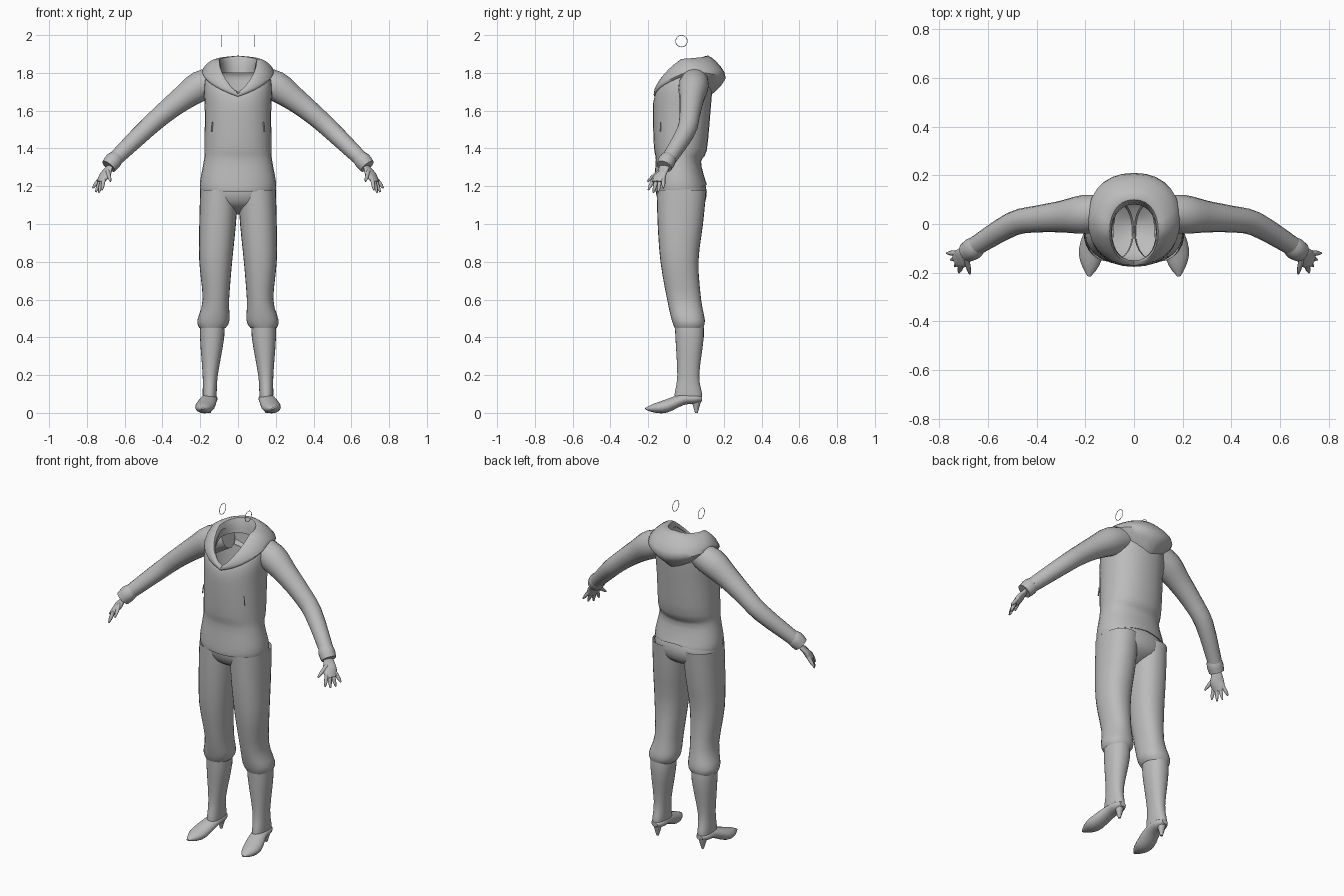
import bpy, bmesh, math
from mathutils import Vector

cube = bpy.data.objects.get("Cube")
if cube:
    bpy.data.objects.remove(cube)

COLOUR = (.5, .5, .5, 1)
grey = bpy.data.materials.new("plain_grey")
grey.use_nodes = True
grey.diffuse_color = COLOUR
grey.node_tree.nodes["Principled BSDF"].inputs["Base Color"].default_value = COLOUR


def finish(obj, name):
    """Name an object, give it the material and smooth its shading."""
    obj.name = name
    obj.data.materials.append(grey)
    bpy.ops.object.select_all(action="DESELECT")
    obj.select_set(True)
    bpy.context.view_layer.objects.active = obj
    bpy.ops.object.shade_smooth_by_angle(angle=math.radians(50))


def loft(name, rings, close_start=False, close_end=False):
    """Skin a list of equal-length closed rings."""
    bm = bmesh.new()
    rows = [[bm.verts.new(point) for point in ring] for ring in rings]
    count = len(rows[0])
    for lower, upper in zip(rows, rows[1:]):
        for i in range(count):
            j = (i + 1) % count
            bm.faces.new((lower[i], lower[j], upper[j], upper[i]))
    if close_start:
        bm.faces.new(rows[0])
    if close_end:
        bm.faces.new(rows[-1])
    bmesh.ops.recalc_face_normals(bm, faces=bm.faces)
    mesh = bpy.data.meshes.new(name)
    bm.to_mesh(mesh)
    bm.free()
    obj = bpy.data.objects.new(name, mesh)
    bpy.context.collection.objects.link(obj)
    finish(obj, name)


def spline(rows, steps=3):
    """Run a smooth curve through rows of equal length."""
    result = []
    for i in range(len(rows) - 1):
        before, start, end = rows[max(i - 1, 0)], rows[i], rows[i + 1]
        after = rows[min(i + 2, len(rows) - 1)]
        for step in range(steps):
            t = step / steps
            result.append([
                b + (c - a) * t / 2 + (a - b * 2.5 + c * 2 - d / 2) * t ** 2
                + ((b - c) * 3 + d - a) * t ** 3 / 2
                for a, b, c, d in zip(before, start, end, after)])
    return result + [rows[-1]]


def level(height, width, front, back, dip=0, droop=0, centre=0):
    """One body section; dip lowers its front and droop lowers its back."""
    return height, width, front, back, dip, droop, centre


def section_ring(height, width, front, back, dip, droop, centre, count=28):
    ring = []
    for i in range(count):
        turn = math.tau * i / count
        across, along = (math.copysign(abs(v) ** .9, v)
                         for v in (math.sin(turn), math.cos(turn)))
        reach = 1 - min(turn, math.tau - turn) / (math.pi / 2)
        z = height - (dip * reach if reach > 0 else -droop * reach)
        y = (front + back) / 2 + (front - back) / 2 * along
        ring.append((centre + width * across, y, z))
    return ring


def body(name, levels, close_end=False):
    loft(name, [section_ring(*row) for row in spline(levels)], close_end=close_end)


def tube(name, side, stations, flat=1, count=16):
    """Tube through (x, y, z, radius) stations, flattened by a factor."""
    rows = spline(stations)
    points = [Vector((side * x, y, z)) for x, y, z, radius in rows]
    rings = []
    for i, point in enumerate(points):
        ahead = points[min(i + 1, len(points) - 1)] - points[max(i - 1, 0)]
        across = ahead.cross(Vector((0, 0, 1))).normalized()
        over = across.cross(ahead.normalized()) * flat
        radius = rows[i][-1]
        turns = [math.tau * k / count for k in range(count)]
        rings.append([point + radius * (across * math.cos(t) + over * math.sin(t))
                      for t in turns])
    loft(name, rings, True, True)


# Sweater body, open at the hem and the V neck
body("sweater", [
    level(height=1.2, width=.19, front=-.15, back=.09, droop=-.02),
    level(height=1.18, width=.2, front=-.17, back=.11, dip=.01, droop=-.03),
    level(height=1.23, width=.2, front=-.17, back=.1, dip=.01, droop=-.01),
    level(height=1.34, width=.18, front=-.16, back=.08, droop=.01),
    level(height=1.41, width=.177, front=-.17, back=.11, droop=.02),
    level(height=1.6, width=.176, front=-.176, back=.13),
    level(height=1.73, width=.18, front=-.17, back=.14, dip=.07),
    level(height=1.81, width=.16, front=-.16, back=.14, dip=.13, droop=.02),
    level(height=1.84, width=.09, front=-.15, back=.09, dip=.15),
])

# Hood lying round the neck and drooping behind
body("hood", [
    level(height=1.8, width=.09, front=-.15, back=.08, dip=.1),
    level(height=1.87, width=.1, front=-.16, back=.1, dip=.18, droop=-.02),
    level(height=1.86, width=.15, front=-.17, back=.16, dip=.17),
    level(height=1.81, width=.19, front=-.17, back=.21, dip=.13, droop=.04),
    level(height=1.77, width=.15, front=-.16, back=.12, dip=.1, droop=.1),
])

# Trouser seat closed between the legs
body("trouser_seat", [
    level(height=1.24, width=.18, front=-.15, back=.09),
    level(height=1.17, width=.2, front=-.16, back=.11),
    level(height=1.1, width=.16, front=-.13, back=.09),
    level(height=1.05, width=.03, front=-.04, back=.01),
], close_end=True)

for side, label in ((1, "left"), (-1, "right")):
    # Trouser leg, gathered over the top of the boot
    body(label + "_trouser_leg", [
        level(height=1.18, width=.1, front=-.155, back=.108, centre=side * .1),
        level(height=1, width=.097, front=-.15, back=.09, centre=side * .108),
        level(height=.8, width=.087, front=-.135, back=.066, centre=side * .118),
        level(height=.6, width=.07, front=-.1, back=.08, centre=side * .117),
        level(height=.49, width=.085, front=-.075, back=.1, centre=side * .13),
        level(height=.45, width=.07, front=-.06, back=.09, centre=side * .135),
    ])

    # Boot: shaft, foot and slim heel
    body(label + "_boot_shaft", [
        level(height=.5, width=.06, front=-.06, back=.09, centre=side * .136),
        level(height=.4, width=.064, front=-.056, back=.094, centre=side * .137),
        level(height=.2, width=.04, front=-.046, back=.07, centre=side * .147),
        level(height=.1, width=.037, front=-.06, back=.085, centre=side * .15),
        level(height=.06, width=.034, front=-.06, back=.08, centre=side * .15),
    ], close_end=True)
    tube(label + "_boot_foot", side, [
        (.15, .085, .075, .02), (.15, .05, .075, .04), (.155, -.02, .07, .045),
        (.175, -.11, .034, .052), (.18, -.17, .025, .036), (.185, -.215, .022, .007),
    ], flat=.65)
    bpy.ops.mesh.primitive_cone_add(vertices=10, radius1=.007, radius2=.027, depth=.07,
                                    location=(side * .15, .055, .035))
    finish(bpy.context.object, label + "_boot_heel")

    # Sleeve and its cuff
    tube(label + "_sleeve", side, [
        (.1, .05, 1.77, .065), (.2, .04, 1.73, .08), (.3, .03, 1.66, .065),
        (.4, .02, 1.58, .055), (.5, 0, 1.49, .05), (.65, -.09, 1.345, .04),
    ])
    tube(label + "_cuff", side, [
        (.64, -.085, 1.355, .038), (.66, -.1, 1.335, .046), (.685, -.115, 1.305, .042),
    ])

    # Hand: flat palm, four fanned fingers and a thumb
    tube(label + "_palm", side, [
        (.67, -.11, 1.32, .027), (.69, -.12, 1.285, .032),
        (.71, -.14, 1.25, .04), (.73, -.15, 1.22, .034),
    ], flat=.45)
    digits = {"thumb": (Vector((.69, -.14, 1.28)), Vector((.675, -.205, 1.225)))}
    for i, finger in enumerate(("index", "middle", "ring", "little")):
        fan = i / 3
        root = Vector((.71, -.17, 1.24)).lerp(Vector((.73, -.12, 1.24)), fan)
        tip = Vector((.72, -.2, 1.18)).lerp(Vector((.77, -.12, 1.19)), fan)
        tip.z -= .02 * math.sin(math.pi * fan)
        digits[finger + "_finger"] = (root, tip)
    for finger, (root, tip) in digits.items():
        stations = [(*root.lerp(tip, t), radius)
                    for t, radius in ((0, .011), (.6, .01), (1, .004))]
        tube(f"{label}_{finger}", side, stations, count=8)

    # Pocket slit on the sweater front
    tube(label + "_pocket_slit", side,
         [(.135, -.134, 1.54, .003), (.14, -.136, 1.49, .004)], count=6)

    # Thin hoop earring
    bpy.ops.mesh.primitive_torus_add(major_radius=.031, minor_radius=.0015,
                                     major_segments=20, minor_segments=6,
                                     location=(side * .085, -.024, 1.968),
                                     rotation=(0, math.pi / 2, 0))
    finish(bpy.context.object, label + "_hoop_earring")
